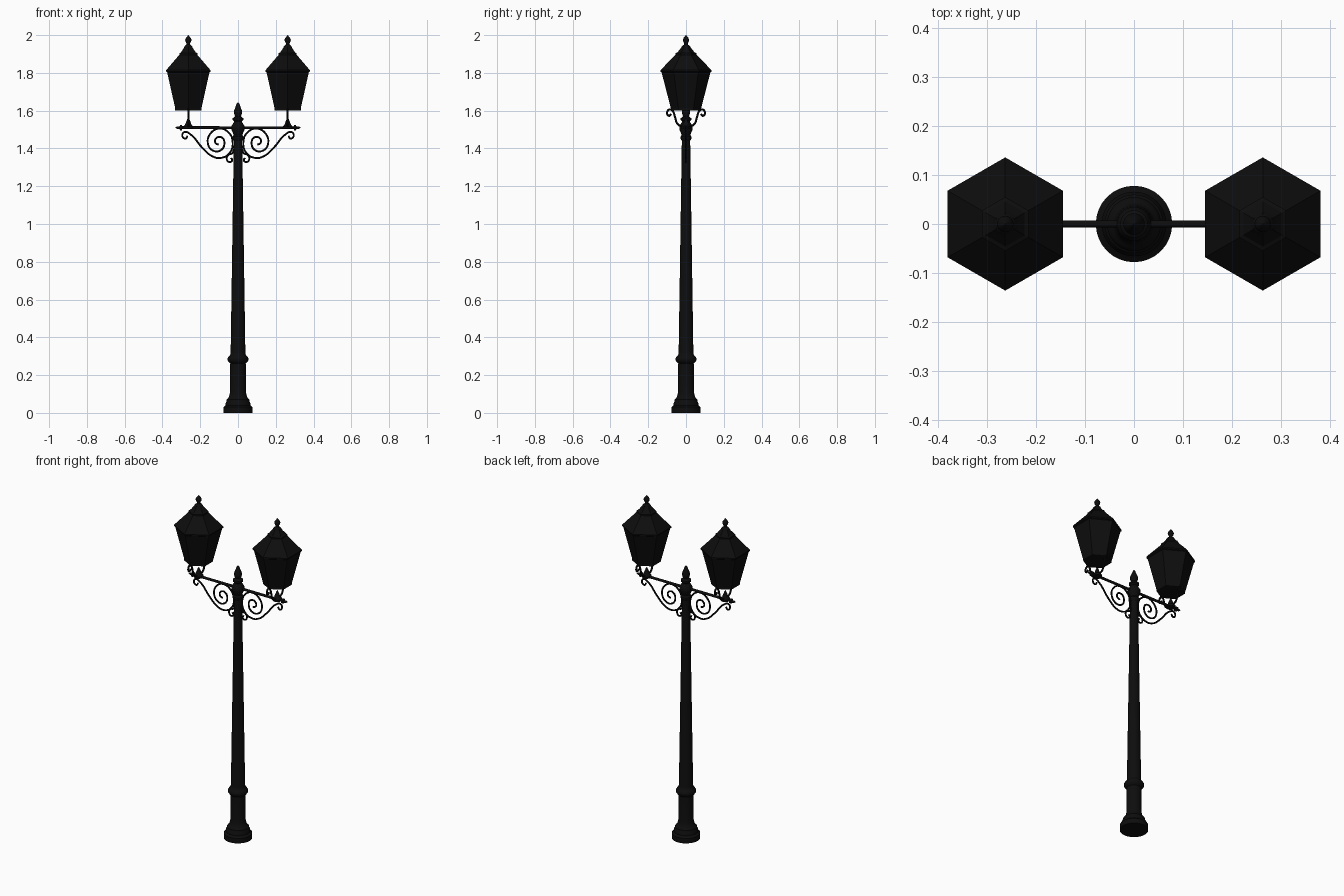
import bpy, bmesh, math

cube = bpy.data.objects.get("Cube")
if cube:
    bpy.data.objects.remove(cube, do_unlink=True)

iron = bpy.data.materials.new("black_iron")
iron.use_nodes = True
colour = (0.004, 0.004, 0.004, 1)
iron.diffuse_color = colour
iron.node_tree.nodes["Principled BSDF"].inputs["Base Color"].default_value = colour


def finish(obj, smooth=True):
    obj.data.materials.append(iron)
    bpy.ops.object.select_all(action='DESELECT')
    obj.select_set(True)
    bpy.context.view_layer.objects.active = obj
    if obj.type == 'CURVE':
        bpy.ops.object.convert(target='MESH')
        obj = bpy.context.object
    if smooth:
        bpy.ops.object.shade_smooth_by_angle(angle=math.radians(40))
    return obj


def lathe(name, profile, sides=32, loc=(0, 0, 0), rot=(0, 0, 0), smooth=True, panes=None):
    """Spin (radius, height) pairs about z; the first corner points along +y."""
    bm = bmesh.new()
    rings = []
    for r, z in profile:
        angles = [math.pi / 2 + math.tau * i / sides for i in range(sides)]
        rings.append([bm.verts.new((r * math.cos(a), r * math.sin(a), z)) for a in angles])
    bands = []
    for low, high in zip(rings, rings[1:]):
        bands.append([bm.faces.new((low[i], low[(i + 1) % sides], high[(i + 1) % sides], high[i]))
                      for i in range(sides)])
    bm.faces.new(rings[0][::-1])
    bm.faces.new(rings[-1])
    if panes is not None:
        bmesh.ops.inset_individual(bm, faces=bands[panes], thickness=0.01, depth=-0.004)
    mesh = bpy.data.meshes.new(name)
    bm.to_mesh(mesh)
    bm.free()
    obj = bpy.data.objects.new(name, mesh)
    obj.location, obj.rotation_euler = loc, rot
    bpy.context.collection.objects.link(obj)
    return finish(obj, smooth)


def wire(name, points, radius):
    """Round rod along a smooth path."""
    curve = bpy.data.curves.new(name, 'CURVE')
    curve.dimensions = '3D'
    curve.bevel_depth, curve.bevel_resolution = radius, 2
    curve.resolution_u, curve.use_fill_caps = 6, True
    spline = curve.splines.new('BEZIER')
    spline.bezier_points.add(len(points) - 1)
    for bp, p in zip(spline.bezier_points, points):
        bp.co = p
        bp.handle_left_type = bp.handle_right_type = 'AUTO'
    obj = bpy.data.objects.new(name, curve)
    bpy.context.collection.objects.link(obj)
    return finish(obj)


# Post: stepped foot, pedestal, collar and tapered shaft
lathe("post", [
    (.078, 0), (.078, .03), (.07, .036), (.066, .04), (.066, .052), (.06, .06), (.06, .07),
    (.05, .08), (.045, .095), (.042, .11), (.041, .262), (.048, .268), (.055, .278),
    (.055, .29), (.048, .3), (.042, .305), (.039, .32), (.022, 1.45)])

# Capital and pointed finial on the post
lathe("post_finial", [
    (.022, 1.44), (.03, 1.452), (.03, 1.462), (.023, 1.47), (.028, 1.485), (.035, 1.5),
    (.035, 1.518), (.026, 1.532), (.02, 1.542), (.028, 1.55), (.028, 1.56), (.016, 1.57),
    (.021, 1.585), (.022, 1.598), (.014, 1.618), (.008, 1.635), (.001, 1.645)])

# Crossbar with a disc and point at each end
half = [(.0075, 0), (.0075, .295), (.014, .297), (.014, .306), (.007, .309), (.007, .32), (.001, .332)]
lathe("crossbar", [(r, -z) for r, z in half[:0:-1]] + half[1:], 16,
      loc=(0, 0, 1.51), rot=(0, math.pi / 2, 0))

scroll = [(.267, 1.466), (.278, 1.452), (.295, 1.467), (.283, 1.487), (.252, 1.475), (.19, 1.405),
          (.135, 1.358), (.09, 1.35), (.045, 1.375), (.028, 1.43), (.05, 1.485), (.1, 1.505),
          (.145, 1.48), (.16, 1.43), (.135, 1.39), (.092, 1.39), (.072, 1.425), (.086, 1.458),
          (.115, 1.455), (.12, 1.43), (.102, 1.42)]
curl = [(.02, 1.4), (.03, 1.375), (.05, 1.367), (.06, 1.347), (.047, 1.328), (.031, 1.337), (.037, 1.35)]
cradle = [(0, 1.52), (.03, 1.52), (.045, 1.53), (.058, 1.565), (.07, 1.598), (.085, 1.607),
          (.1, 1.59), (.09, 1.573), (.078, 1.582)]

for side, s in (("left", 1), ("right", -1)):
    x = s * .263
    # Scrollwork under the arm
    wire(side + "_scroll", [(s * px, 0, z) for px, z in scroll], .005)
    wire(side + "_small_curl", [(s * px, 0, z) for px, z in curl], .005)

    # Cradle carrying the lantern
    for end, t in (("front", -1), ("back", 1)):
        wire(f"{side}_{end}_cradle", [(x, t * y, z) for y, z in cradle], .0055)
    lathe(side + "_cradle_boss", [
        (.026, 1.505), (.026, 1.516), (.018, 1.524), (.012, 1.54), (.006, 1.555), (.001, 1.565)],
        16, loc=(x, 0, 0))

    # Six-sided lantern body with recessed panes
    lathe(side + "_lantern_body", [
        (.072, 1.6), (.08, 1.602), (.08, 1.612), (.13, 1.806)],
        6, loc=(x, 0, 0), smooth=False, panes=2)

    # Six-sided roof with stepped cap
    lathe(side + "_lantern_roof", [
        (.13, 1.803), (.136, 1.807), (.136, 1.814), (.055, 1.896), (.055, 1.904), (.046, 1.908),
        (.03, 1.928), (.022, 1.94)], 6, loc=(x, 0, 0), smooth=False)

    # Finial on the lantern
    lathe(side + "_lantern_finial", [
        (.022, 1.935), (.02, 1.942), (.01, 1.95), (.009, 1.956), (.015, 1.966),
        (.017, 1.974), (.013, 1.985), (.006, 1.993), (.001, 2)], 16, loc=(x, 0, 0))
